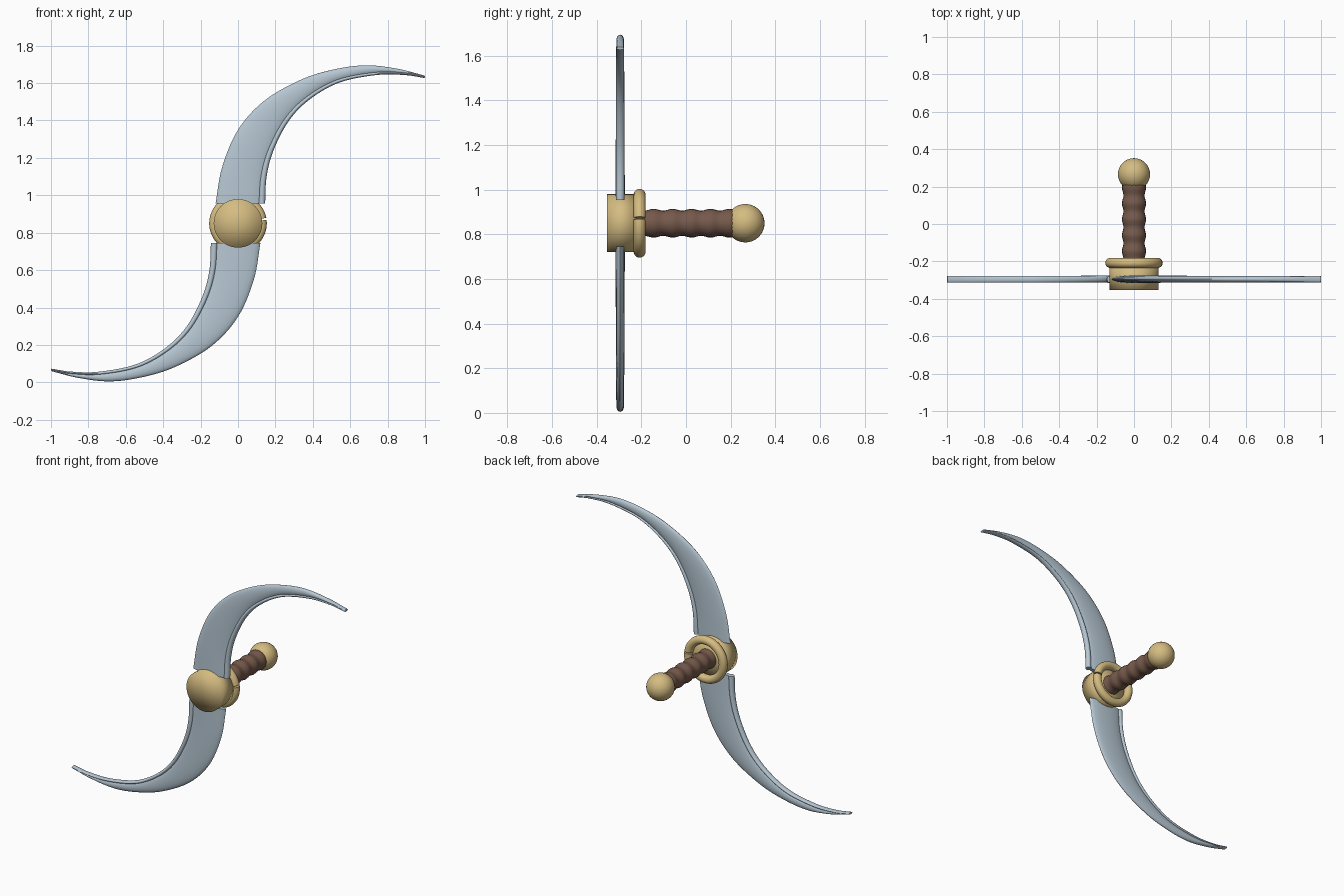
import bpy
import bmesh
from math import sin, cos, pi, radians
from mathutils import Vector, Matrix

if "Cube" in bpy.data.objects:
    bpy.data.objects.remove(bpy.data.objects["Cube"], do_unlink=True)


def material(name, rgb):
    mat = bpy.data.materials.new(name)
    mat.use_nodes = True
    mat.diffuse_color = (*rgb, 1)
    mat.node_tree.nodes["Principled BSDF"].inputs["Base Color"].default_value = (*rgb, 1)
    return mat


steel = material("pale steel", (0.47, 0.57, 0.65))
gold = material("soft gold", (0.66, 0.50, 0.22))
leather = material("brown leather", (0.18, 0.10, 0.07))

HUB_Z = 0.85
BLADE_Y = -0.295
SIDES = 20


def finish(name, bm, mat, angle=40):
    """Turn a bmesh into a smooth-shaded, single-colour object."""
    bmesh.ops.recalc_face_normals(bm, faces=bm.faces)
    mesh = bpy.data.meshes.new(name)
    bm.to_mesh(mesh)
    bm.free()
    mesh.materials.append(mat)
    obj = bpy.data.objects.new(name, mesh)
    bpy.context.collection.objects.link(obj)
    bpy.ops.object.select_all(action="DESELECT")
    obj.select_set(True)
    bpy.context.view_layer.objects.active = obj
    bpy.ops.object.shade_smooth_by_angle(angle=radians(angle))
    return obj


def loft(name, sections, mat):
    """Skin elliptical sections given as (centre, half axis, half axis)."""
    bm = bmesh.new()
    rings = []
    for centre, u, v in sections:
        angles = [2 * pi * k / SIDES for k in range(SIDES)]
        rings.append([bm.verts.new(centre + u * cos(a) + v * sin(a)) for a in angles])
    for a, b in zip(rings, rings[1:]):
        for k in range(SIDES):
            n = (k + 1) % SIDES
            bm.faces.new((a[k], a[n], b[n], b[k]))
    bm.faces.new(rings[0])
    bm.faces.new(rings[-1])
    return finish(name, bm, mat)


def spline(points, steps=7):
    """Smooth path through (x, z) points in the blade plane."""
    p = [Vector((x, BLADE_Y, z)) for x, z in points]
    p = [2 * p[0] - p[1]] + p + [2 * p[-1] - p[-2]]
    path = []
    for a, b, c, d in zip(p, p[1:], p[2:], p[3:]):
        for i in range(steps):
            t = i / steps
            path.append(0.5 * (2 * b + (c - a) * t + (2 * a - 5 * b + 4 * c - d) * t ** 2
                               + (3 * b - a - 3 * c + d) * t ** 3))
    return path + [p[-2]]


# Outer and inner outlines of a blade
outer = spline([(-0.12, 0.955), (-0.085, 1.15), (0, 1.35), (0.14, 1.505), (0.33, 1.615),
                (0.5, 1.67), (0.68, 1.695), (0.85, 1.677), (0.998, 1.64)])
inner = spline([(0.145, 0.955), (0.153, 1.1), (0.19, 1.24), (0.27, 1.395), (0.38, 1.51),
                (0.54, 1.602), (0.74, 1.643), (0.89, 1.643), (0.998, 1.627)])
last = len(inner) - 1
Y = Vector((0, 1, 0))

# Flat tapering blade and the rounded rim along its inner edge
blade_sections, rim_sections = [], []
for i, (o, n) in enumerate(zip(outer, inner)):
    t = i / last
    across = (inner[min(i + 1, last)] - inner[max(i - 1, 0)]).cross(Y).normalized()
    if across.dot(o - n) < 0:
        across = -across
    if i == 0:
        across = Vector((-1, 0, 0))
    r = 0.018 * (1 - t) + 0.005 * t
    rim = n + across * r
    blade_sections.append(((o + rim) / 2, (o - rim) / 2, Y * (0.021 - 0.006 * t)))
    rim_sections.append((rim, across * r, Y * (0.019 - 0.002 * t)))

# Each blade is repeated by a half turn about the hub
half_turn = (Matrix.Translation((0, 0, HUB_Z)) @ Matrix.Rotation(pi, 4, "Y")
             @ Matrix.Translation((0, 0, -HUB_Z)))
for part, sections in (("blade", blade_sections), ("blade_rim", rim_sections)):
    loft("upper_" + part, sections, steel)
    loft("lower_" + part, sections, steel).data.transform(half_turn)

# Hub drum, softly shaded over its rim
bm = bmesh.new()
bmesh.ops.create_cone(bm, cap_ends=True, cap_tris=True, segments=48,
                      radius1=0.13, radius2=0.13, depth=0.13,
                      matrix=Matrix.Translation((0, -0.288, HUB_Z)) @ Matrix.Rotation(pi / 2, 4, "X"))
finish("hub", bm, gold, 180)

# Guard ring with a small split on one side
ring = []
for i in range(65):
    a = radians(11 + 356 * i / 64)
    out = Vector((cos(a), 0, sin(a)))
    ring.append((Vector((0, -0.208, HUB_Z)) + out * 0.127, out * 0.027, Y * 0.027))
loft("guard_ring", ring, gold)

# Wrapped grip with shallow finger ridges
grip = []
for i in range(61):
    y = -0.24 + 0.46 * i / 60
    r = 0.0605 + 0.004 * cos(2 * pi * (y + 0.06) / 0.085)
    grip.append((Vector((0, y, HUB_Z)), Vector((r, 0, 0)), Vector((0, 0, r))))
loft("grip", grip, leather)

# Pommel ball
bm = bmesh.new()
bmesh.ops.create_uvsphere(bm, u_segments=32, v_segments=20, radius=0.086,
                          matrix=Matrix.Translation((0, 0.266, HUB_Z)))
finish("pommel", bm, gold)
